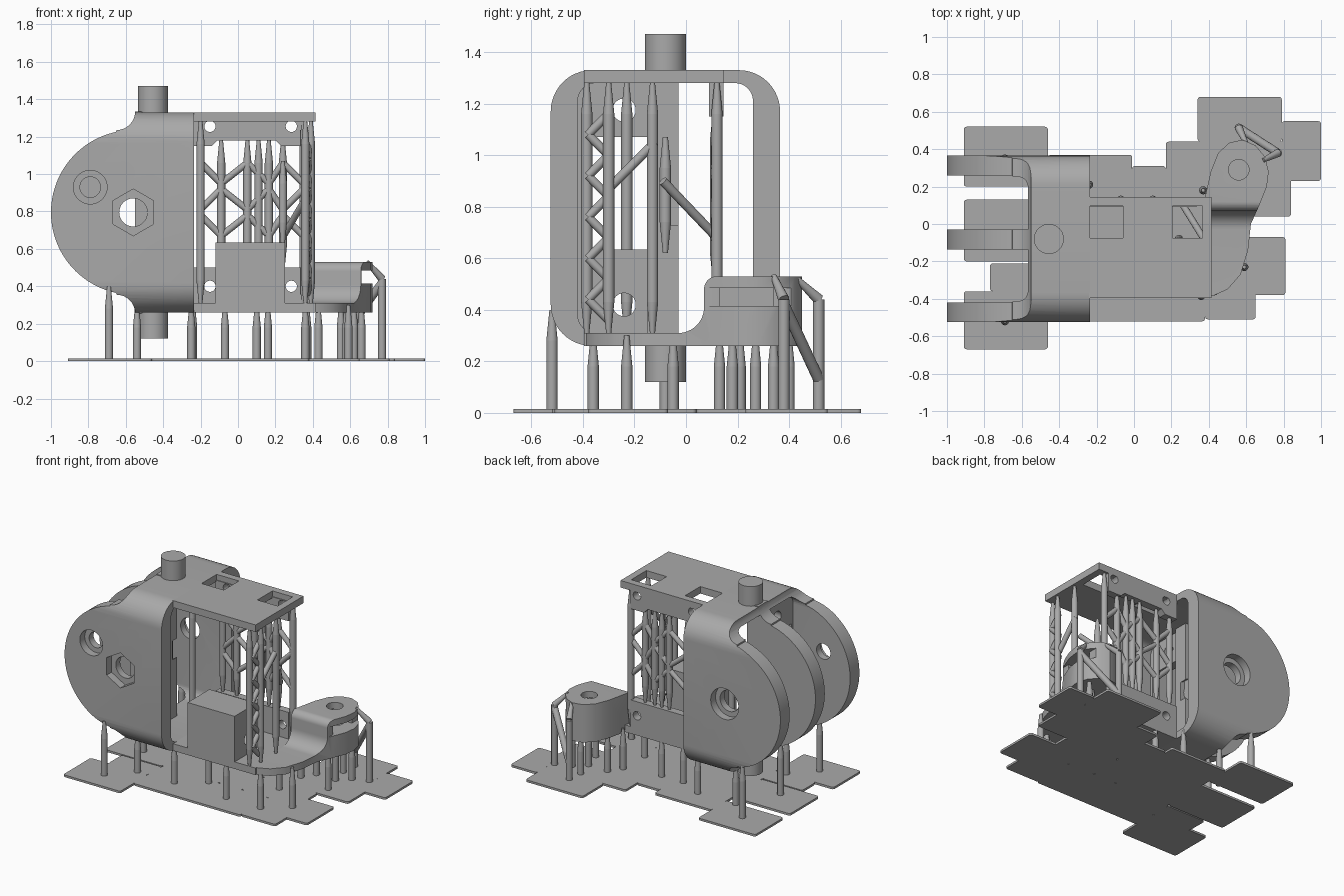
import bpy, bmesh, math
from mathutils import Vector

cube = bpy.data.objects.get("Cube")
if cube:
    bpy.data.objects.remove(cube)

grey = bpy.data.materials.new("plain grey")
grey.use_nodes = True
grey.diffuse_color = (0.4, 0.4, 0.4, 1)
grey.node_tree.nodes["Principled BSDF"].inputs["Base Color"].default_value = (0.4, 0.4, 0.4, 1)


def finish(name, bm):
    bmesh.ops.recalc_face_normals(bm, faces=bm.faces)
    mesh = bpy.data.meshes.new(name)
    bm.to_mesh(mesh)
    bm.free()
    mesh.materials.append(grey)
    ob = bpy.data.objects.new(name, mesh)
    bpy.context.collection.objects.link(ob)
    return ob


def prism(name, pts, axis, lo, hi):
    """Extrude a 2D outline along x (pts yz), y (pts xz) or z (pts xy)."""
    place = {"x": lambda a, b, t: (t, a, b), "y": lambda a, b, t: (a, t, b),
             "z": lambda a, b, t: (a, b, t)}[axis]
    bm = bmesh.new()
    face = bm.faces.new([bm.verts.new(place(a, b, lo)) for a, b in pts])
    ext = bmesh.ops.extrude_face_region(bm, geom=[face])
    verts = [v for v in ext["geom"] if isinstance(v, bmesh.types.BMVert)]
    bmesh.ops.translate(bm, verts=verts, vec=place(0, 0, hi - lo))
    return finish(name, bm)


def arc(cx, cy, r, start, end, n=12):
    step = math.radians(end - start) / n
    return [(cx + r * math.cos(math.radians(start) + i * step),
             cy + r * math.sin(math.radians(start) + i * step)) for i in range(n + 1)]


def circle(cx, cy, r, n=40, turn=0):
    return arc(cx, cy, r, turn, turn + 360, n)[:-1]


def rounded(a0, a1, b0, b1, r, n=8):
    return (arc(a1 - r, b0 + r, r, -90, 0, n) + arc(a1 - r, b1 - r, r, 0, 90, n)
            + arc(a0 + r, b1 - r, r, 90, 180, n) + arc(a0 + r, b0 + r, r, 180, 270, n))


def box(name, x0, x1, y0, y1, z0, z1):
    return prism(name, [(x0, y0), (x1, y0), (x1, y1), (x0, y1)], "z", z0, z1)


def boolean(ob, cutter, operation="DIFFERENCE"):
    mod = ob.modifiers.new("cut", "BOOLEAN")
    mod.operation, mod.solver, mod.object = operation, "EXACT", cutter
    bpy.context.view_layer.update()
    bpy.context.view_layer.objects.active = ob
    bpy.ops.object.modifier_apply(modifier=mod.name)
    bpy.data.objects.remove(cutter)


def drill(ob, axis, a, b, r, lo, hi, n=40, turn=0):
    boolean(ob, prism("cutter", circle(a, b, r, n, turn), axis, lo, hi))


def rod(bm, a, b, r0, r1):
    a, b = Vector(a), Vector(b)
    d = b - a
    m = d.to_track_quat("Z", "Y").to_matrix().to_4x4()
    m.translation = (a + b) / 2
    bmesh.ops.create_cone(bm, cap_ends=True, segments=12, radius1=r0, radius2=r1,
                          depth=d.length, matrix=m)


def column(bm, x, y, z0, z1, both=False, r=0.022):
    """Support column with a slim tip, optionally at both ends."""
    foot = z0 + 0.12 if both else z0
    if both:
        rod(bm, (x, y, z0), (x, y, foot), 0.01, r)
    rod(bm, (x, y, foot), (x, y, z1 - 0.12), r, r)
    rod(bm, (x, y, z1 - 0.12), (x, y, z1), r, 0.01)


# Housing: rounded sleeve trimmed to the round cheek outline
CX, CZ = -0.56, 0.795
top_fillet = arc(-0.65, 1.335, 0.1, -90, 0, 8)
cheek = ([(-0.235, 1.335)] + top_fillet[::-1] + arc(CX, CZ, 0.44, 102, 258, 48)
         + [(x, 2 * CZ - z) for x, z in top_fillet] + [(-0.235, 0.255)])
housing = prism("housing", rounded(-0.525, 0.365, 0.26, 1.33, 0.16, 12), "x", -1.1, -0.235)
boolean(housing, prism("cutter", rounded(-0.42, 0.26, 0.31, 1.28, 0.07), "x", -1.2, 0))
boolean(housing, prism("cutter", cheek, "y", -1, 1), "INTERSECT")
drill(housing, "y", CX, CZ, 0.075, -0.6, 0.5)
drill(housing, "y", CX, CZ, 0.125, -0.6, -0.47, 6, 90)
drill(housing, "y", CX, CZ, 0.11, 0.31, 0.5)
drill(housing, "y", -0.79, 0.93, 0.055, -0.6, -0.3)
drill(housing, "y", -0.79, 0.93, 0.09, -0.6, -0.47)

# Middle cheek
middle = prism("middle_cheek", cheek, "y", -0.135, -0.03)
boolean(middle, box("cutter", -0.46, 0, -1, 1, 0, 2))
drill(middle, "y", CX, CZ, 0.075, -0.6, 0.5)
drill(middle, "y", CX, CZ, 0.125, -0.08, 0.1, 6, 90)

# Inner mounting panel with window and screw holes
panel = box("mounting_panel", -0.55, -0.49, -0.43, -0.03, 0.29, 1.3)
boolean(panel, box("cutter", -0.7, -0.4, -0.4, -0.13, 0.53, 1.07))
for z in (0.42, 1.175):
    drill(panel, "x", -0.24, z, 0.045, -0.7, -0.3)

# Pivot pegs
prism("top_peg", circle(-0.455, -0.08, 0.08), "z", 1.3, 1.47)
prism("bottom_peg", circle(-0.455, -0.08, 0.08), "z", 0.12, 0.29)

# Top plate with two windows
roof = box("top_plate", -0.24, 0.415, -0.395, 0.145, 1.28, 1.33)
for x0, x1 in ((-0.235, -0.06), (0.205, 0.365)):
    boolean(roof, box("cutter", x0, x1, -0.075, 0.095, 1.2, 1.4))

# Rear flanges
upper = prism("upper_flange", [(-0.24, 1.29), (-0.24, 1.15), (-0.14, 1.15), (-0.11, 1.18),
                               (0.2, 1.18), (0.23, 1.15), (0.335, 1.15), (0.335, 1.29)],
              "y", 0.09, 0.145)
lower = box("lower_flange", -0.24, 0.335, 0.09, 0.145, 0.29, 0.5)
for x in (-0.15, 0.285):
    drill(upper, "y", x, 1.255, 0.03, 0, 0.3)
    drill(lower, "y", x, 0.4, 0.03, 0, 0.3)

# Bottom plate and front block
box("bottom_plate", -0.24, 0.415, -0.395, 0.145, 0.26, 0.31)
block = box("front_block", -0.12, 0.25, -0.396, -0.15, 0.265, 0.635)
drill(block, "x", -0.24, 0.42, 0.045, -0.3, 0.4)

# Side arm with raised slotted head
outline = [(0.38, -0.395), (0.42, -0.385), (0.5, -0.35), (0.57, -0.27), (0.61, -0.14),
           (0.625, 0), (0.67, 0.1), (0.71, 0.2), (0.72, 0.28), (0.7, 0.36), (0.65, 0.42),
           (0.58, 0.45), (0.51, 0.435), (0.45, 0.38), (0.41, 0.28), (0.37, 0.1)]
rise = ([(-0.6, 0.26), (0.6, 0.26), (0.6, 0.53)] + arc(0.12, 0.48, 0.05, 90, 180)
        + arc(-0.03, 0.41, 0.1, 0, -90) + [(-0.6, 0.31)])
arm = prism("side_arm", outline, "z", 0.25, 0.6)
boolean(arm, prism("cutter", rise, "x", 0, 1), "INTERSECT")
boolean(arm, box("cutter", 0.66, 0.9, 0, 0.6, 0.415, 0.485))
boolean(arm, box("cutter", 0.47, 0.9, 0.13, 0.34, 0.415, 0.485))
drill(arm, "z", 0.56, 0.29, 0.055, 0.4, 0.6)

# Columns from the ground
bm = bmesh.new()
for x, y, z in ((-0.69, -0.52, 0.4), (-0.69, 0.35, 0.4), (-0.69, -0.08, 0.4), (-0.54, -0.36, 0.3),
                (-0.54, 0.21, 0.3), (-0.25, -0.36, 0.3), (-0.24, 0.21, 0.3), (-0.07, -0.23, 0.3),
                (0.1, 0.13, 0.3), (0.16, -0.36, 0.3), (-0.07, 0.13, 0.3), (0.37, 0.18, 0.3),
                (0.43, -0.36, 0.3), (0.43, 0.27, 0.3), (0.59, -0.23, 0.3), (0.36, -0.05, 0.3),
                (0.58, 0.27, 0.3), (0.62, 0.13, 0.3), (0.66, 0.34, 0.3), (0.55, 0.4, 0.3)):
    column(bm, x, y, 0, z)
for foot, bend, tip in (((0.77, 0.38), 0.44, (0.69, 0.34, 0.53)), ((0.56, 0.515), 0.44, (0.6, 0.43, 0.52))):
    rod(bm, (*foot, 0), (*foot, bend), 0.022, 0.022)
    rod(bm, (*foot, bend), tip, 0.022, 0.012)
rod(bm, (0.77, 0.38, 0.42), (0.56, 0.515, 0.13), 0.022, 0.022)
finish("ground_supports", bm)

# Columns inside the frame with zigzag braces
bm = bmesh.new()
rear = (-0.2, -0.09, 0.05, 0.11, 0.165, 0.24)
for x in rear:
    column(bm, x, 0.115, 0.5, 1.18, True)
for i, (a, b) in enumerate(zip((-0.2, -0.09, 0.05, 0.165, 0.24), (-0.09, 0.05, 0.165, 0.24, 0.35))):
    for k in range(3):
        z = 0.67 + 0.14 * k
        p, q = ((a, b) if (i + k) % 2 else (b, a))
        rod(bm, (p, 0.115, z), (q, 0.115, z + 0.11), 0.018, 0.018)
for x, y in ((0.36, -0.385), (0.39, -0.3), (0.39, -0.13), (0.35, 0.12)):
    column(bm, x, y, 0.31, 1.28, True)
for k in range(10):
    y0, y1 = ((-0.38, -0.3) if k % 2 else (-0.3, -0.38))
    rod(bm, (0.375, y0, 0.36 + 0.08 * k), (0.375, y1, 0.44 + 0.08 * k), 0.017, 0.017)
rod(bm, (0.38, -0.3, 0.87), (0.39, -0.12, 1.05), 0.018, 0.018)
rod(bm, (0.38, -0.09, 0.9), (0.25, 0.12, 0.68), 0.018, 0.018)
column(bm, 0.24, -0.08, 0.62, 1.07, True)
column(bm, -0.2, -0.23, 0.31, 1.28, True)
finish("inner_supports", bm)

# Thin raft pads
for x0, x1, y0, y1 in ((-0.91, -0.46, 0.2, 0.52), (-0.91, -0.46, -0.2, 0.13), (-0.77, -0.46, -0.36, -0.21),
                       (-0.91, -0.46, -0.67, -0.36), (-0.46, -0.01, -0.2, 0.37), (-0.46, 0.38, -0.52, -0.2),
                       (-0.01, 0.17, -0.2, 0.31), (0.17, 0.84, 0.04, 0.44), (0.34, 0.79, 0.44, 0.68),
                       (0.79, 1.0, 0.23, 0.55), (0.38, 0.65, -0.51, -0.07), (0.6, 0.81, -0.38, -0.07),
                       (0.17, 0.6, -0.2, 0.04)):
    prism("raft_pad", rounded(x0, x1, y0, y1, 0.015, 3), "z", 0, 0.015)

# Smooth shading with sharp edges kept
for ob in bpy.context.scene.objects:
    if ob.type == "MESH":
        bpy.ops.object.select_all(action="DESELECT")
        ob.select_set(True)
        bpy.context.view_layer.objects.active = ob
        bpy.ops.object.shade_smooth_by_angle(angle=math.radians(32))
